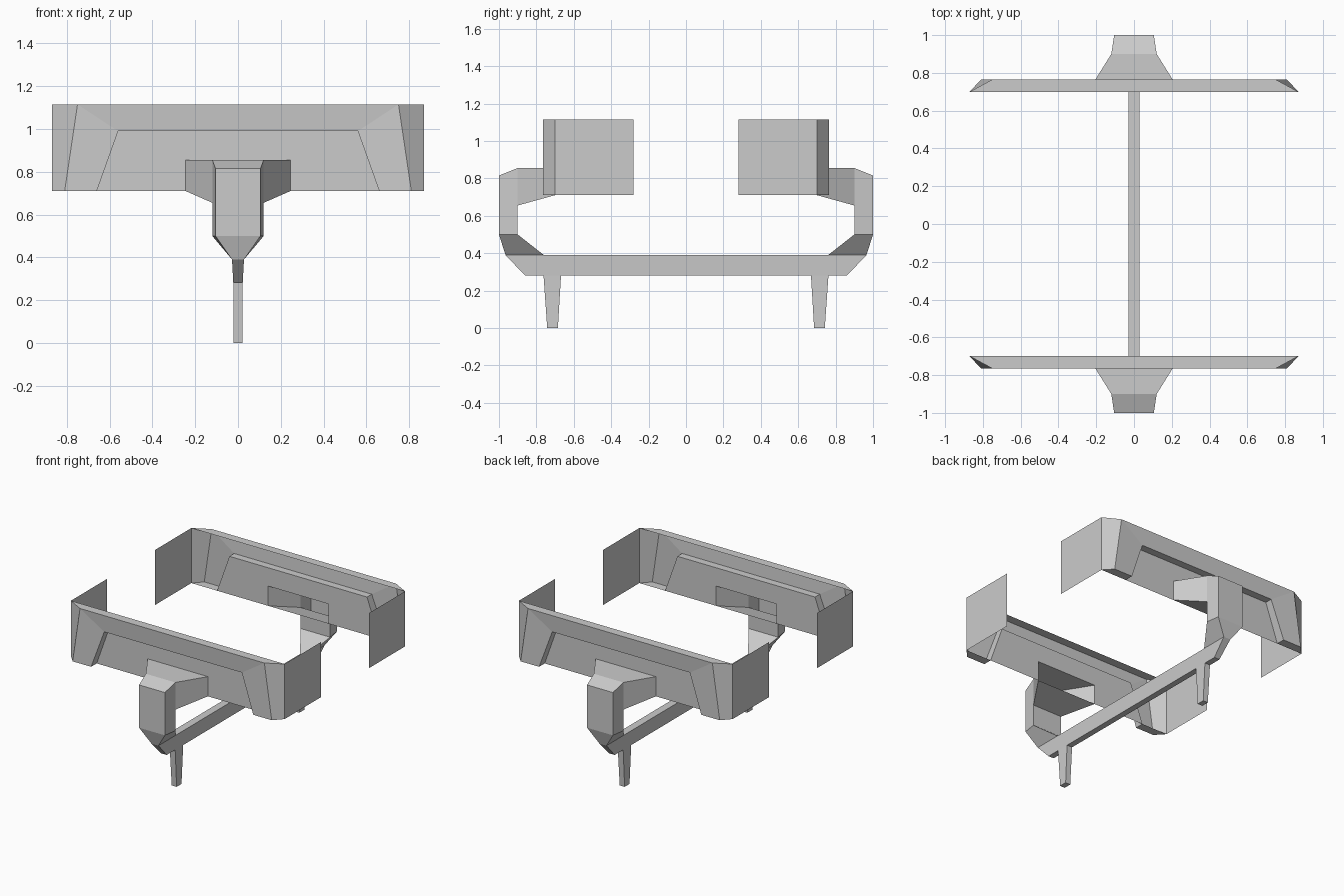
import bpy, bmesh

if "Cube" in bpy.data.objects:
    bpy.data.objects.remove(bpy.data.objects["Cube"])

def make(name, faces, mirror_x=False, mirror_y=True):
    """Mesh from point loops, welded, mirrored about the origin."""
    bm = bmesh.new()
    for f in faces:
        pts = list(dict.fromkeys(f))
        if len(pts) > 2:                 # skip collapsed loft quads
            bm.faces.new([bm.verts.new(p) for p in pts])
    bmesh.ops.remove_doubles(bm, verts=bm.verts, dist=1e-4)
    bmesh.ops.recalc_face_normals(bm, faces=bm.faces)
    me = bpy.data.meshes.new(name)
    bm.to_mesh(me)
    bm.free()
    ob = bpy.data.objects.new(name, me)
    bpy.context.collection.objects.link(ob)
    if mirror_x or mirror_y:
        m = ob.modifiers.new("mirror", 'MIRROR')
        m.use_axis = (mirror_x, mirror_y, False)
    return ob

def ring(wa, ya, za, wb, yb, zb):
    """Four-point section: edge a and edge b, each with its half width."""
    return [(-wa, ya, za), (wa, ya, za), (wb, yb, zb), (-wb, yb, zb)]

def loft(rings):
    return [(r[i], r[(i + 1) % 4], s[(i + 1) % 4], s[i])
            for r, s in zip(rings, rings[1:]) for i in range(4)]

B, T = 0.71, 1.115                # bumper bottom and top
F, R, L = -0.765, -0.70, -0.755   # front plane, recess plane, lip

# Bumper: open-backed shell with a recessed panel, half modelled
ob0, ot0 = (.87, R, B), (.87, R, T)
fb, ft = (.81, F, B), (.75, F, T)
lt, lb = (.56, L, .99), (.66, F, B)
pt, pb = (.56, R, .99), (.66, R, B)
make("bumper", [
    (ob0, ot0, ft, fb),                              # angled corner
    (fb, ft, lt, lb),                                # frame end
    (ft, (0, F, T), (0, L, .99), lt),                # frame top band
    (ot0, (0, R, T), (0, F, T), ft),                 # top
    (lt, (0, L, .99), (0, R, .99), pt),              # recess ledge
    (lb, lt, pt, pb),                                # recess side
    (ob0, fb, lb, pb),                               # foot underside
    (pb, pt, (0, R, .99), (0, R, .855), (.245, R, .855), (.245, R, B)),
], mirror_x=True)

# Thin side flaps
make("side_flap", [((.87, R, B), (.87, -.28, B), (.87, -.28, T), (.87, R, T))],
     mirror_x=True)

# Curved support arms, open where they meet the bumper
make("support_arm", loft([
    ring(.245, R, .855, .245, R, B),
    ring(.12, -.90, .855, .12, -.90, .655),
    ring(.105, -1.0, .815, .12, -.90, .655),
    ring(.105, -1.0, .50, .12, -.90, .50),
    ring(.028, -.965, .39, .028, -.76, .39),
]))

# Long connecting bar
top = ring(.028, -.965, .39, .028, .965, .39)
bot = ring(.022, -.86, .28, .022, .86, .28)
make("connecting_bar", loft([top, bot]) + [top, bot], mirror_y=False)

# Tapered legs
top = ring(.022, -.762, .285, .022, -.668, .285)
bot = ring(.02, -.742, 0, .02, -.685, 0)
make("leg", loft([top, bot]) + [top, bot])
